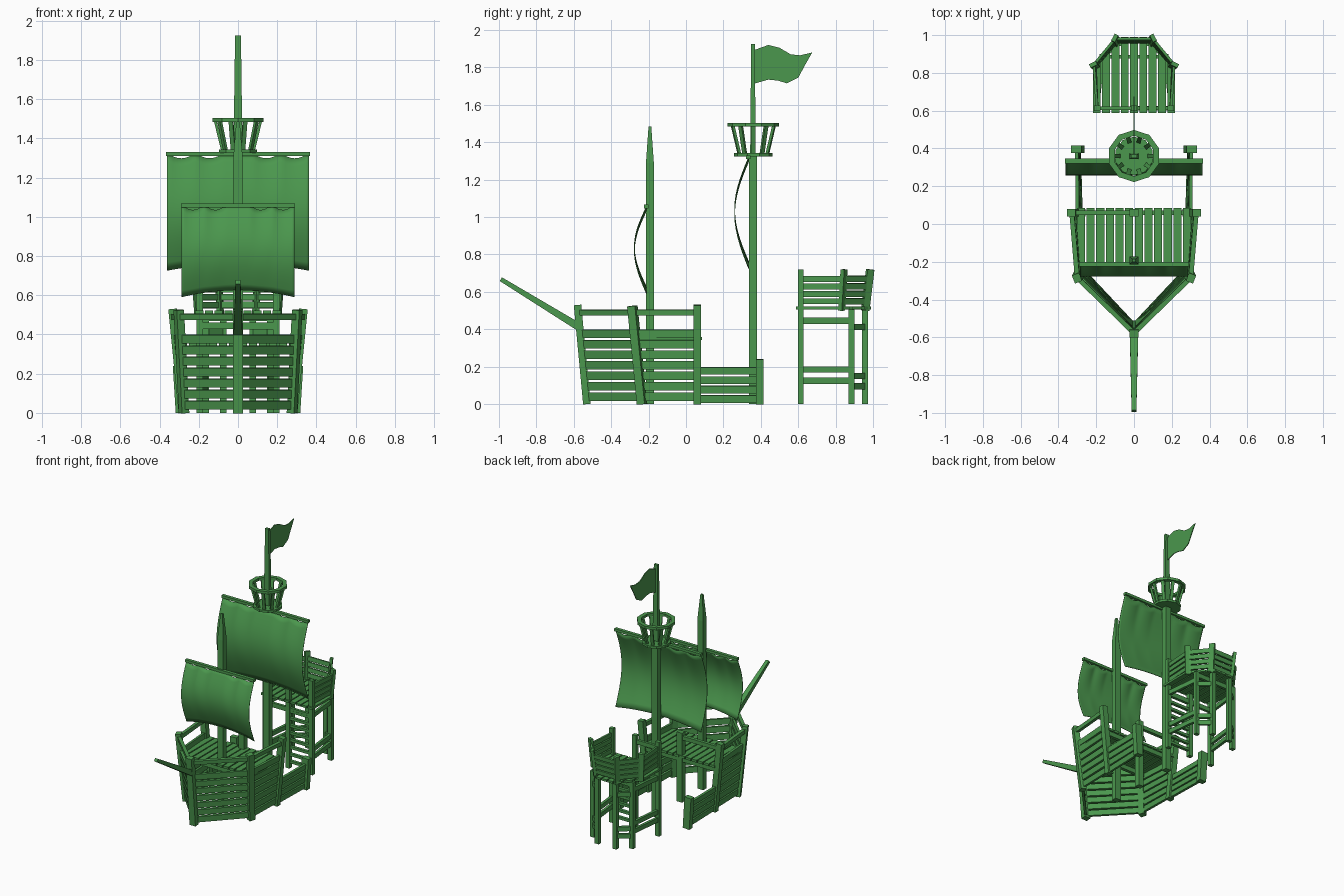
import bpy, bmesh, math
from mathutils import Vector

cube = bpy.data.objects.get("Cube")
if cube:
    bpy.data.objects.remove(cube)

green = bpy.data.materials.new("leaf green")
green.use_nodes = True
COLOUR = (0.07, 0.31, 0.075, 1)
green.diffuse_color = COLOUR
green.node_tree.nodes["Principled BSDF"].inputs["Base Color"].default_value = COLOUR


def finish(name, bm):
    bmesh.ops.recalc_face_normals(bm, faces=bm.faces)
    mesh = bpy.data.meshes.new(name)
    bm.to_mesh(mesh)
    bm.free()
    mesh.materials.append(green)
    obj = bpy.data.objects.new(name, mesh)
    bpy.context.collection.objects.link(obj)
    return obj


def loft(bm, a, b):
    """Closed solid between two matching outlines."""
    va = [bm.verts.new(p) for p in a]
    vb = [bm.verts.new(p) for p in b]
    bm.faces.new(va[::-1])
    bm.faces.new(vb)
    for i in range(len(va)):
        j = (i + 1) % len(va)
        bm.faces.new((va[i], va[j], vb[j], vb[i]))


def beam(bm, p, q, w, h, ref=(0, 0, 1), taper=1.0):
    """Box from p to q: h is measured along ref, w across it."""
    p, q, ref = Vector(p), Vector(q), Vector(ref)
    side = (q - p).cross(ref).normalized()
    up = side.cross(q - p).normalized()

    def ring(c, s):
        return [c + side * w * s * i / 2 + up * h * s * j / 2
                for i, j in ((-1, -1), (1, -1), (1, 1), (-1, 1))]
    loft(bm, ring(p, 1), ring(q, taper))


def at(post, z):
    a, b = Vector(post[0]), Vector(post[1])
    return a.lerp(b, (z - a.z) / (b.z - a.z))


def boards(bm, post_a, post_b, heights, h, t=0.018):
    for z in heights:
        beam(bm, at(post_a, z), at(post_b, z), t, h,
             Vector(post_a[1]) - Vector(post_a[0]))


def mirrored(post, s):
    return [(s * x, y, z) for x, y, z in post]


def deck(name, half, count, front, back, z, t):
    bm = bmesh.new()
    pitch = 2 * half / count
    for i in range(count):
        x0 = -half + i * pitch + 0.004
        x1 = x0 + pitch - 0.008
        outline = [(x0, front(x0)), (x1, front(x1)), (x1, back(x1)), (x0, back(x0))]
        loft(bm, [(x, y, z - t) for x, y in outline], [(x, y, z) for x, y in outline])
    finish(name, bm)


# Hull posts
bow = [(0, -0.53, 0), (0, -0.58, 0.53)]
mid = [(0.275, -0.235, 0), (0.302, -0.287, 0.525)]
rear = [(0.28, 0.06, 0), (0.333, 0.06, 0.53)]
aft = [(0.29, 0.395, 0), (0.305, 0.395, 0.24)]

bm = bmesh.new()
beam(bm, *bow, 0.05, 0.04, (0, 1, 0))
beam(bm, (0, 0.06, 0), (0, 0.06, 0.53), 0.045, 0.04, (0, 1, 0))
for s in (1, -1):
    beam(bm, *mirrored(mid, s), 0.04, 0.045, (s * 0.4, 1, 0))
    beam(bm, *mirrored(rear, s), 0.045, 0.04, (0, 1, 0))
    beam(bm, *mirrored(aft, s), 0.055, 0.04, (0, 1, 0))
finish("hull_posts", bm)

# Hull planking and hand rails
planks = [0.04 + 0.056 * i for i in range(7)]
bm = bmesh.new()
rails = bmesh.new()
for s in (1, -1):
    b, m, r, a = (mirrored(p, s) for p in (bow, mid, rear, aft))
    boards(bm, b, m, planks, 0.044)
    boards(bm, m, r, planks, 0.044)
    boards(bm, r, a, [0.028, 0.078, 0.128, 0.178], 0.04)
    boards(rails, b, m, [0.49], 0.03, 0.025)
    boards(rails, m, r, [0.49], 0.03, 0.025)
beam(rails, (-0.33, 0.06, 0.49), (0, 0.06, 0.49), 0.025, 0.03)
finish("hull_planks", bm)
finish("hull_rails", rails)

# Front deck and its beams
deck("front_deck", 0.306, 12, lambda x: max(-0.55 + abs(x), -0.26),
     lambda x: 0.085, 0.36, 0.018)
bm = bmesh.new()
for y, half in ((0.06, 0.31), (-0.235, 0.28)):
    beam(bm, (-half, y, 0.325), (half, y, 0.325), 0.025, 0.035)
finish("deck_beams", bm)

# Bowsprit and masts
bm = bmesh.new()
beam(bm, (0, -0.56, 0.405), (0, -0.99, 0.668), 0.046, 0.042, (0, 0, 1), 0.55)
finish("bowsprit", bm)
bm = bmesh.new()
beam(bm, (0, -0.193, 0), (0, -0.193, 1.29), 0.05, 0.042, (0, 1, 0))
beam(bm, (0, -0.193, 1.29), (0, -0.193, 1.485), 0.05, 0.042, (0, 1, 0), 0.35)
finish("fore_mast", bm)
bm = bmesh.new()
beam(bm, (0, 0.358, 0), (0, 0.358, 1.33), 0.05, 0.044, (0, 1, 0))
beam(bm, (0, 0.358, 1.33), (0, 0.358, 1.925), 0.046, 0.03, (0, 1, 0), 0.65)
finish("main_mast", bm)


# Sails: bulging sheets with scalloped tops and arched feet
def sail(name, half, y, top, foot, bulge):
    bm = bmesh.new()
    cols, rows = 48, 14
    grid = []
    for r in range(rows + 1):
        v = r / rows
        line = []
        for c in range(cols + 1):
            u = 2 * c / cols - 1
            dip = 0
            for centre in (0.8, 0.4):
                d = (abs(u) - centre) / 0.17
                dip = max(dip, 0.022 * (1 - d * d))
            hi = top - dip
            lo = foot + 0.035 * (1 - u * u)
            line.append(bm.verts.new((u * half, y - bulge * math.sin(math.pi * v),
                                      hi + (lo - hi) * v)))
        grid.append(line)
    for r in range(rows):
        for c in range(cols):
            bm.faces.new((grid[r][c], grid[r][c + 1], grid[r + 1][c + 1], grid[r + 1][c]))
    obj = finish(name, bm)
    for f in obj.data.polygons:
        f.use_smooth = True
    thick = obj.modifiers.new("cloth", "SOLIDIFY")
    thick.thickness = 0.004
    bm = bmesh.new()
    beam(bm, (-half - 0.004, y, top), (half + 0.004, y, top), 0.025, 0.02)
    finish(name + "_yard", bm)


sail("main_sail", 0.362, 0.333, 1.32, 0.725, 0.075)
sail("fore_sail", 0.287, -0.213, 1.057, 0.59, 0.065)

# Flag
outline = [(0.37, 1.715), (0.44, 1.735), (0.49, 1.73), (0.54, 1.715), (0.6, 1.745),
           (0.635, 1.81), (0.675, 1.88), (0.61, 1.865), (0.56, 1.87), (0.5, 1.905),
           (0.44, 1.92), (0.37, 1.895)]
bm = bmesh.new()
loft(bm, [(-0.003, y, z) for y, z in outline], [(0.003, y, z) for y, z in outline])
finish("flag", bm)


# Lookout basket on the main mast
def polar(r, k, z):
    a = math.tau * k / 10
    return Vector((r * math.sin(a), 0.36 + r * math.cos(a), z))


bm = bmesh.new()
loft(bm, [polar(0.103, k, 1.325) for k in range(10)],
     [polar(0.103, k, 1.342) for k in range(10)])
for k in range(10):
    loft(bm, [polar(r, k, z) for r, z in ((0.107, 1.483), (0.138, 1.483), (0.138, 1.503), (0.107, 1.503))],
         [polar(r, k + 1, z) for r, z in ((0.107, 1.483), (0.138, 1.483), (0.138, 1.503), (0.107, 1.503))])
    out = polar(1, k + 0.5, 0) - Vector((0, 0.36, 0))
    beam(bm, polar(0.078, k + 0.5, 1.335), polar(0.116, k + 0.5, 1.488), 0.022, 0.014, out)
finish("lookout_basket", bm)

# Rear tower deck
deck("tower_deck", 0.222, 9, lambda x: 0.587,
     lambda x: min(0.99, 0.99 - (abs(x) - 0.09) * 1.3), 0.522, 0.016)

# Rear tower legs, braces and railing
legs = bmesh.new()
braces = bmesh.new()
rail = bmesh.new()
front_post = [(0.195, 0.613, 0), (0.195, 0.613, 0.72)]
side_leg = [(0.165, 0.885, 0), (0.165, 0.885, 0.506)]
back_leg = [(0.075, 0.957, 0), (0.075, 0.957, 0.506)]
side_post = [(0.2, 0.832, 0.5), (0.216, 0.845, 0.72)]
back_post = [(0.09, 0.958, 0.5), (0.102, 0.985, 0.72)]
slats = [0.55, 0.59, 0.63, 0.67]
for s in (1, -1):
    f, sl, bl, sp, bp = (mirrored(p, s) for p in
                         (front_post, side_leg, back_leg, side_post, back_post))
    for p in (f, sl, bl):
        beam(legs, *p, 0.033, 0.03, (0, 1, 0))
    for p, turn in ((sp, 0.5), (bp, 2)):
        beam(rail, *p, 0.022, 0.04, (-s, turn, 0))
    boards(braces, f, sl, [0.445, 0.185, 0.125], 0.034, 0.02)
    boards(braces, sl, bl, [0.412, 0.15, 0.095], 0.034, 0.02)
    boards(rail, f, sp, slats, 0.032, 0.014)
    boards(rail, sp, bp, slats, 0.032, 0.014)
boards(rail, mirrored(back_post, -1), back_post, slats, 0.032, 0.014)
beam(legs, (0, 0.613, 0), (0, 0.613, 0.72), 0.033, 0.03, (0, 1, 0))
beam(rail, (-0.195, 0.613, 0.67), (0, 0.613, 0.67), 0.02, 0.032)
beam(braces, (-0.195, 0.613, 0.445), (0.195, 0.613, 0.445), 0.02, 0.034)
beam(braces, (-0.165, 0.885, 0.485), (0.165, 0.885, 0.485), 0.02, 0.034)
finish("tower_legs", legs)
finish("tower_braces", braces)
finish("tower_railing", rail)

# Ladder up the open half of the tower front
bm = bmesh.new()
for i in range(8):
    z = 0.05 + 0.055 * i
    beam(bm, (0, 0.613, z), (0.195, 0.613, z), 0.022, 0.02)
finish("ladder_rungs", bm)
